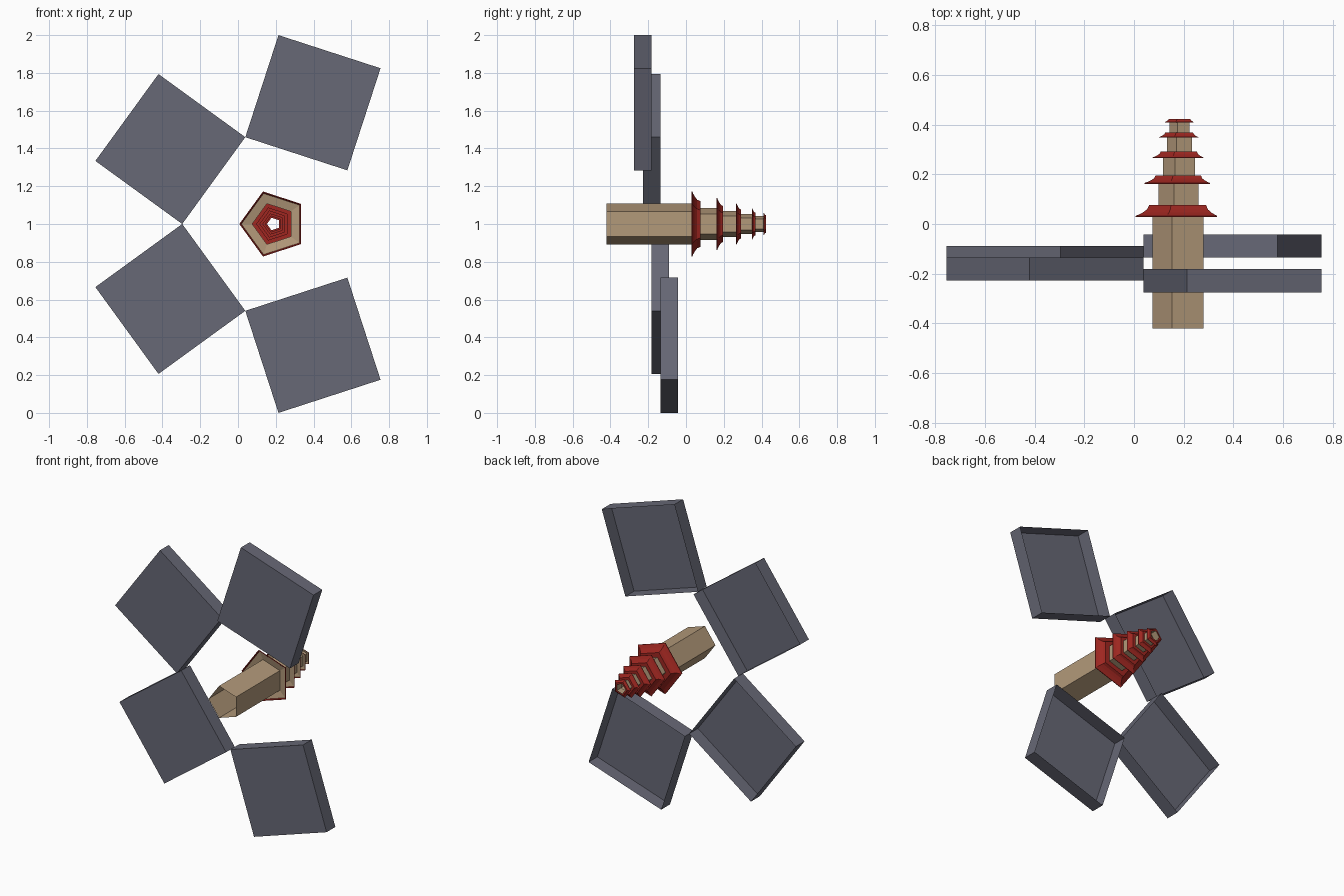
import bpy, bmesh
from math import sin, cos, radians

if "Cube" in bpy.data.objects:
    bpy.data.objects.remove(bpy.data.objects["Cube"])

CX, CZ = 0.188, 1.0          # common axis of tower and panel ring
RING_R = 0.4833              # pentagon whose sides carry the panels
SIDE = 2 * RING_R * sin(radians(36))
DEPTH = 0.093


def material(name, rgb):
    m = bpy.data.materials.new(name)
    m.diffuse_color = (*rgb, 1)
    m.use_nodes = True
    m.node_tree.nodes["Principled BSDF"].inputs["Base Color"].default_value = m.diffuse_color
    return m


def add_object(name, bm, mat):
    bmesh.ops.recalc_face_normals(bm, faces=bm.faces)
    me = bpy.data.meshes.new(name)
    bm.to_mesh(me)
    bm.free()
    me.materials.append(mat)
    ob = bpy.data.objects.new(name, me)
    bpy.context.collection.objects.link(ob)
    return ob


def pentagon_sweep(name, profile, mat):
    """Five-sided shell along y from (radius, y) points."""
    bm = bmesh.new()
    rings = [[bm.verts.new((CX + r * cos(radians(180 + 72 * k)), y,
                            CZ + r * sin(radians(180 + 72 * k))))
              for k in range(5)] for r, y in profile]
    for a, b in zip(rings, rings[1:]):
        for k in range(5):
            n = (k + 1) % 5
            bm.faces.new((a[k], a[n], b[n], b[k]))
    return add_object(name, bm, mat)


def panel(name, angle, y0, mat):
    """Square tray, open at the back, standing on one side of the pentagon."""
    nx, nz = cos(radians(angle)), sin(radians(angle))
    mid = RING_R * cos(radians(36)) + SIDE / 2
    h = SIDE / 2
    bm = bmesh.new()
    front, back = [[bm.verts.new((CX + nx * (mid + u * h) - nz * v * h, y,
                                  CZ + nz * (mid + u * h) + nx * v * h))
                    for u, v in ((-1, -1), (1, -1), (1, 1), (-1, 1))]
                   for y in (y0, y0 + DEPTH)]
    bm.faces.new(front)
    for k in range(4):
        n = (k + 1) % 4
        bm.faces.new((front[k], front[n], back[n], back[k]))
    return add_object(name, bm, mat)


slate = material("slate", (0.135, 0.138, 0.18))
wall = material("wall", (0.45, 0.32, 0.195))
red = material("roof_red", (0.35, 0.02, 0.015))

# Panels stepping back in a spiral
for i, angle in enumerate((72, 144, 216, 288)):
    panel(f"panel_{i + 1}", angle, -0.275 + i * DEPTH / 2, slate)

# Tower storeys: wall radius, eave radius, eave y, roof top y
storeys = [(0.113, 0.181, 0.033, 0.076),
           (0.089, 0.146, 0.165, 0.196),
           (0.072, 0.113, 0.268, 0.292),
           (0.056, 0.088, 0.350, 0.368),
           (0.044, 0.064, 0.411, 0.424)]
start = -0.42
for i, (rw, re, ye, yt) in enumerate(storeys):
    h = yt - ye
    inner = storeys[i + 1][0] if i < 4 else 0.035
    # Wall tube flaring into a soffit under the eave
    pentagon_sweep(f"storey_{i + 1}",
                   [(rw, start), (rw, ye + h * 0.3), (re * 0.94, ye + h * 0.05)], wall)
    # Curved roof with an eave lip and a flat top
    rt = rw + (re - rw) * 0.2
    curve = [(rt + (re - rt) * (1 - t) ** 2, ye + h * t) for t in (0, 0.12, 0.3, 0.6, 1)]
    pentagon_sweep(f"roof_{i + 1}",
                   [(re * 0.94, ye + h * 0.05), (re * 0.97, ye - h * 0.08), (re, ye - h * 0.1)]
                   + curve + [(inner, yt)], red)
    start = yt
